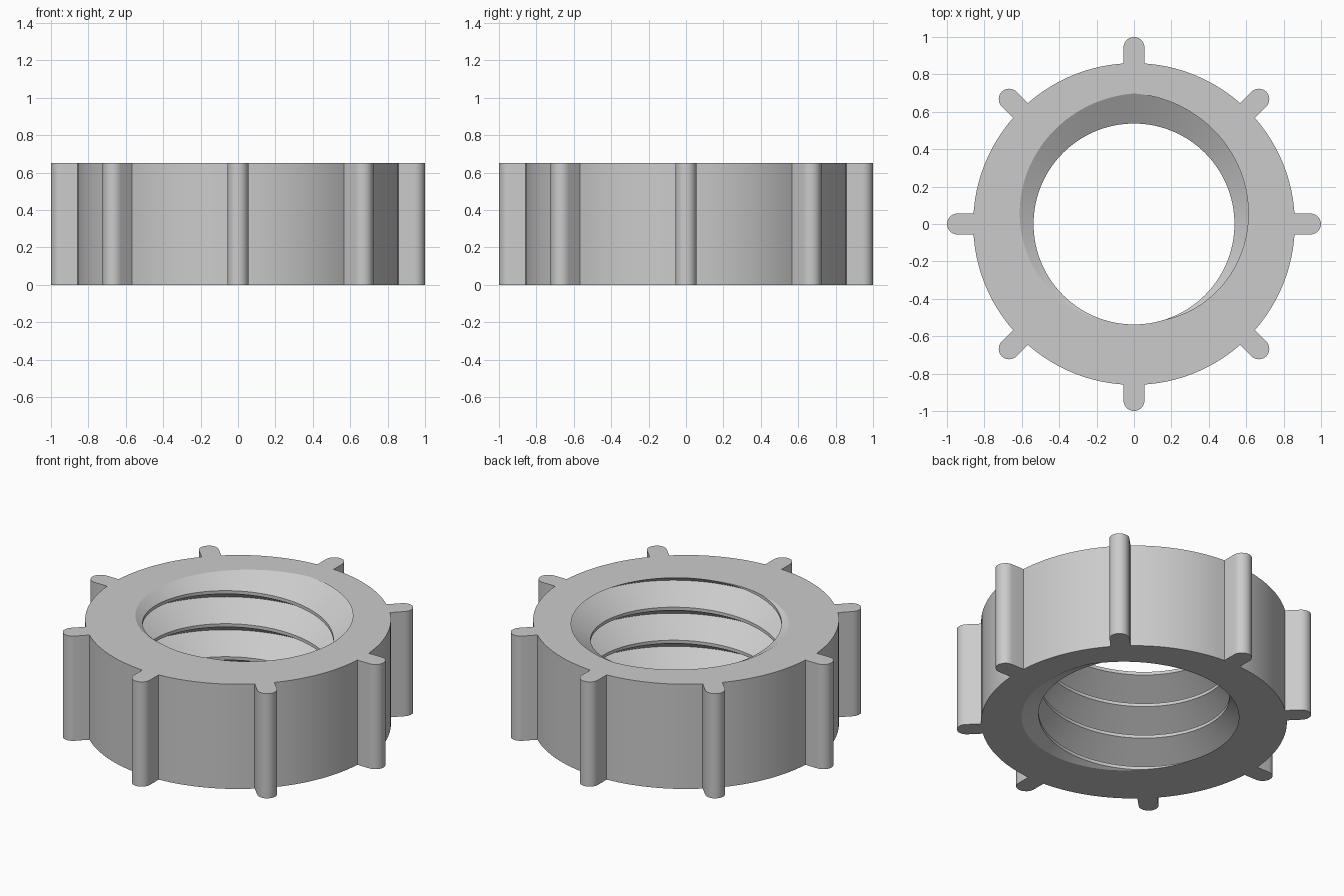
import bpy
import bmesh
from math import sin, cos, asin, pi, tau, radians

if "Cube" in bpy.data.objects:
    bpy.data.objects.remove(bpy.data.objects["Cube"])

HEIGHT = 0.65
BODY_R = 0.86
RIB_R = 0.056          # half width of a grip rib
RIBS = 8
PITCH = 0.205
ROOT_R, CREST_R = 0.698, 0.537
CREST_FLAT = 0.02
FLANK = (PITCH - CREST_FLAT) / 2
COLUMNS = 144


def thread_radius(z, root_z):
    """Hole radius at height z, where root_z is any groove height."""
    t = (z - root_z) % PITCH
    t = min(t, PITCH - t)
    return ROOT_R + (CREST_R - ROOT_R) * min(t / FLANK, 1)


def thread_column(bm, angle):
    """One vertical slice of the right-hand thread, clipped to the nut."""
    root = HEIGHT + PITCH * (angle - pi / 2) / tau
    column = []
    for turn in range(-6, 3):
        for offset in (0, FLANK, FLANK + CREST_FLAT):
            z = min(max(root + turn * PITCH + offset, 0), HEIGHT)
            r = thread_radius(z, root)
            column.append(bm.verts.new((r * cos(angle), r * sin(angle), z)))
    return column


def outline():
    """Outer contour: round body with rounded grip ribs."""
    pts = []
    half = asin(RIB_R / BODY_R)
    steps = 14
    for i in range(RIBS):
        a = i * tau / RIBS
        # rounded rib tip
        for k in range(13):
            t = -pi / 2 + pi * k / 12
            u, v = 1 - RIB_R + RIB_R * cos(t), RIB_R * sin(t)
            pts.append((u * cos(a) - v * sin(a), u * sin(a) + v * cos(a)))
        # body arc up to the next rib
        for k in range(steps + 1):
            t = a + half + (tau / RIBS - 2 * half) * k / steps
            pts.append((BODY_R * cos(t), BODY_R * sin(t)))
    return pts


bm = bmesh.new()

# threaded hole
columns = [thread_column(bm, i * tau / COLUMNS) for i in range(COLUMNS + 1)]
for a, b in zip(columns, columns[1:]):
    for j in range(len(a) - 1):
        bm.faces.new((a[j], a[j + 1], b[j + 1], b[j]))
bmesh.ops.remove_doubles(bm, verts=bm.verts[:], dist=0.00002)

# outer wall with ribs
pts = outline()
low = [bm.verts.new((x, y, 0)) for x, y in pts]
high = [bm.verts.new((x, y, HEIGHT)) for x, y in pts]
for i in range(len(pts)):
    j = (i + 1) % len(pts)
    bm.faces.new((low[i], low[j], high[j], high[i]))

# top and bottom faces between hole and outline
for level in (0, HEIGHT):
    rim = [e for e in bm.edges if len(e.link_faces) == 1
           and all(abs(v.co.z - level) < 0.0001 for v in e.verts)]
    bmesh.ops.triangle_fill(bm, edges=rim, use_beauty=True,
                            normal=(0, 0, 1 if level else -1))
bmesh.ops.recalc_face_normals(bm, faces=bm.faces[:])

mesh = bpy.data.meshes.new("threaded_ring_nut")
bm.to_mesh(mesh)
bm.free()
nut = bpy.data.objects.new("threaded_ring_nut", mesh)
bpy.context.collection.objects.link(nut)

# plain grey material
grey = bpy.data.materials.new("light_grey")
grey.use_nodes = True
colour = (0.6, 0.6, 0.6, 1)
grey.diffuse_color = colour
grey.node_tree.nodes["Principled BSDF"].inputs["Base Color"].default_value = colour
mesh.materials.append(grey)

# smooth curved walls, crisp edges
bpy.ops.object.select_all(action="DESELECT")
nut.select_set(True)
bpy.context.view_layer.objects.active = nut
bpy.ops.object.shade_smooth_by_angle(angle=radians(20))
